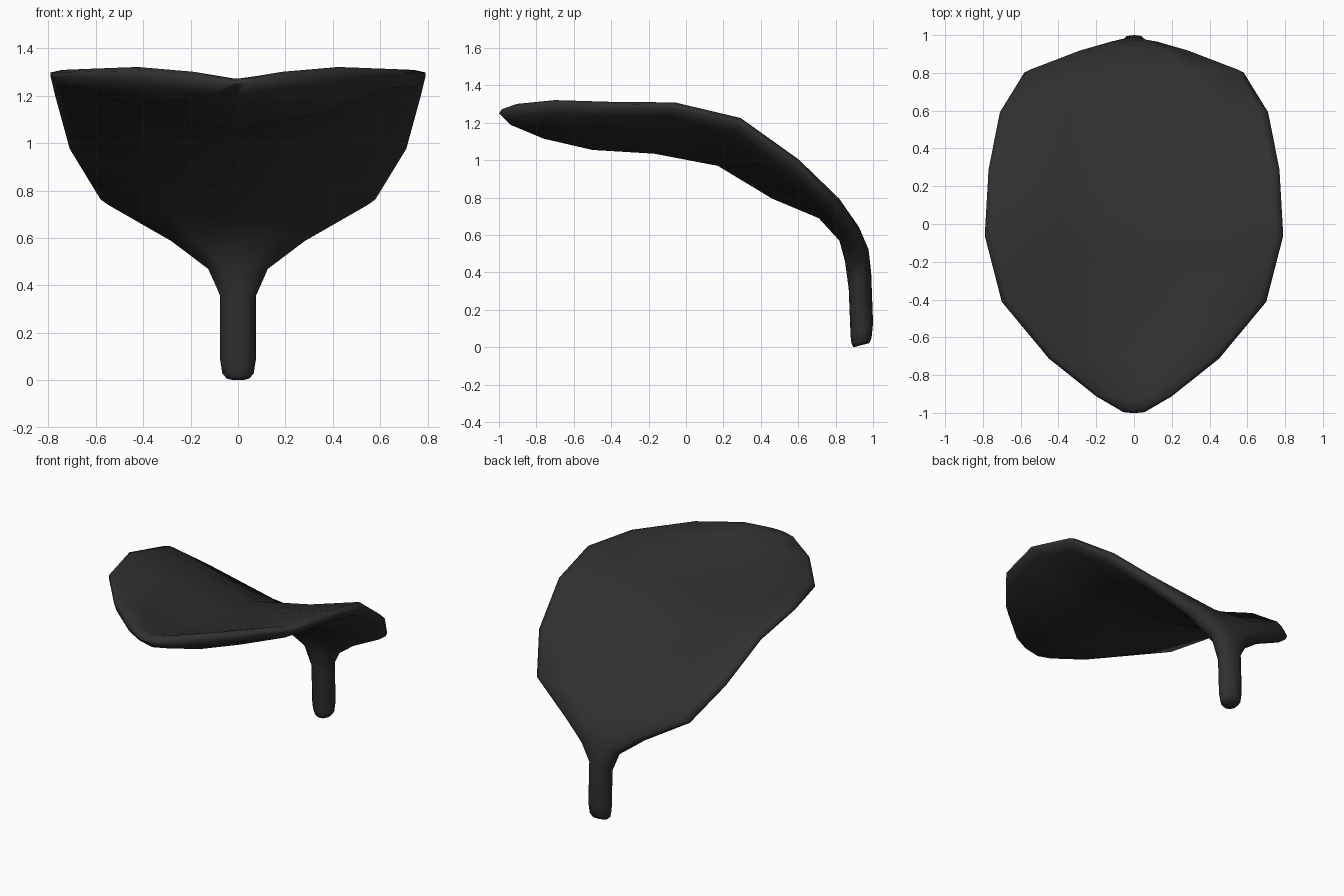
import bpy, bmesh
from mathutils import Vector

if "Cube" in bpy.data.objects:
    bpy.data.objects.remove(bpy.data.objects["Cube"])

# Stations from front tip to stem foot: roundness (0 flat blade, 1 round stem),
# half width, centre underside (y, z), centre top (y, z), outer rim (y, z)
STATIONS = [
    (0, 0.06, -1.00, 1.25, -0.985, 1.272, -0.99, 1.262),
    (0, 0.20, -0.94, 1.19, -0.92, 1.27, -0.91, 1.275),
    (0, 0.45, -0.76, 1.115, -0.73, 1.215, -0.71, 1.295),
    (0, 0.70, -0.50, 1.055, -0.48, 1.157, -0.41, 1.29),
    (0, 0.79, -0.17, 1.035, -0.145, 1.137, -0.06, 1.288),
    (0, 0.77, 0.17, 0.97, 0.21, 1.068, 0.285, 1.205),
    (0, 0.71, 0.46, 0.795, 0.527, 0.88, 0.585, 0.985),
    (0, 0.58, 0.71, 0.69, 0.785, 0.765, 0.795, 0.77),
    (0.4, 0.30, 0.82, 0.57, 0.92, 0.64, 0.89, 0.61),
    (0.7, 0.13, 0.85, 0.46, 0.97, 0.53, 0.935, 0.485),
    (1, 0.075, 0.87, 0.31, 0.99, 0.40, 0.93, 0.365),
    (1, 0.075, 0.88, 0.06, 1.00, 0.13, 0.94, 0.09),
    (1, 0.066, 0.885, 0.02, 0.992, 0.05, 0.94, 0.03),
    (1, 0.05, 0.895, 0.0, 0.98, 0.022, 0.94, 0.012),
]
# Position across the width: fraction of full thickness on blade and on stem
ACROSS = [(0, 1, 1), (0.5, 1, 0.92), (0.94, 0.75, 0.45), (1, 0.2, 0.15)]


def section(rnd, w, by, bz, ty, tz, ry, rz):
    """Closed ring: top side from left to right, underside back again."""
    bottom, top, rim = Vector((0, by, bz)), Vector((0, ty, tz)), Vector((0, ry, rz))
    mid, half = (bottom + top) / 2, (top - bottom) / 2
    steps = [(s, f + (g - f) * rnd) for s, f, g in ACROSS]
    steps = [(-s, f) for s, f in reversed(steps[1:])] + steps

    def point(s, f):
        p = mid.lerp(rim, abs(s) ** 1.45) + half * f
        p.x = w * s
        return p
    return [point(s, f) for s, f in steps] + [point(s, -f) for s, f in reversed(steps)]


# Curved blade flowing into the stem, lofted through the stations
bm = bmesh.new()
rings = [[bm.verts.new(p) for p in section(*st)] for st in STATIONS]
n = len(rings[0])
for a, b in zip(rings, rings[1:]):
    for i in range(n):
        j = (i + 1) % n
        bm.faces.new((a[i], a[j], b[j], b[i]))

# Close the tip and the foot with strips
for ring in (rings[0], rings[-1]):
    for i in range(n // 2 - 1):
        bm.faces.new((ring[i], ring[i + 1], ring[n - 2 - i], ring[n - 1 - i]))
bmesh.ops.recalc_face_normals(bm, faces=bm.faces)

mesh = bpy.data.meshes.new("curved_blade_with_stem")
bm.to_mesh(mesh)
bm.free()
blade = bpy.data.objects.new("curved_blade_with_stem", mesh)
bpy.context.collection.objects.link(blade)

# Dark finish
dark = bpy.data.materials.new("dark_finish")
dark.diffuse_color = (0.03, 0.03, 0.03, 1)
dark.use_nodes = True
dark.node_tree.nodes["Principled BSDF"].inputs["Base Color"].default_value = dark.diffuse_color
mesh.materials.append(dark)

# Smooth shading
bpy.context.view_layer.objects.active = blade
blade.select_set(True)
bpy.ops.object.shade_smooth_by_angle(angle=1.4)
